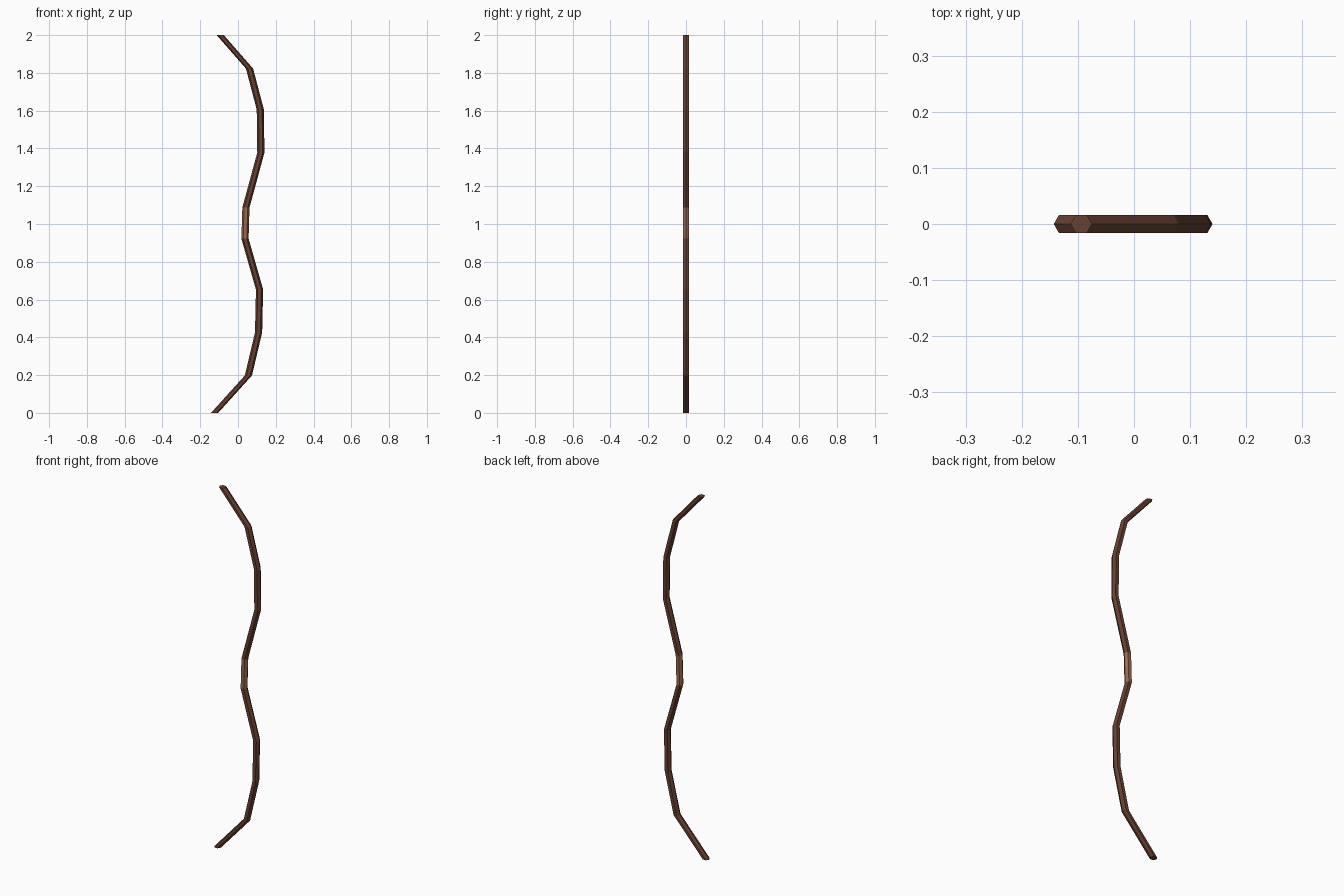
import bpy, bmesh, math

if "Cube" in bpy.data.objects:
    bpy.data.objects.remove(bpy.data.objects["Cube"])

def material(name, rgb):
    m = bpy.data.materials.new(name)
    m.diffuse_color = (*rgb, 1)
    m.use_nodes = True
    m.node_tree.nodes["Principled BSDF"].inputs["Base Color"].default_value = m.diffuse_color
    return m

wood = material("dark wood", (0.135, 0.052, 0.030))
wrap = material("light leather", (0.33, 0.145, 0.080))

R = 0.019      # radius of the hexagonal section
SIDES = 6

# Centre line of the bow as (x, z), bottom to top
path = [(-0.124, 0.0), (0.055, 0.198), (0.109, 0.426), (0.114, 0.653),
        (0.037, 0.923), (0.042, 1.087), (0.121, 1.378), (0.118, 1.606),
        (0.061, 1.823), (-0.094, 2.0)]

def limb(name, points, mat, cap_bottom=False, cap_top=False):
    """Skin level hexagon rings along the points."""
    bm = bmesh.new()
    rings = []
    for x, z in points:
        rings.append([bm.verts.new((x + R * math.cos(math.tau * i / SIDES),
                                    R * math.sin(math.tau * i / SIDES), z))
                      for i in range(SIDES)])
    for a, b in zip(rings, rings[1:]):
        for i in range(SIDES):
            j = (i + 1) % SIDES
            bm.faces.new((a[i], a[j], b[j], b[i]))
    if cap_bottom:
        bm.faces.new(rings[0][::-1])
    if cap_top:
        bm.faces.new(rings[-1])
    me = bpy.data.meshes.new(name)
    bm.to_mesh(me)
    bm.free()
    me.materials.append(mat)
    ob = bpy.data.objects.new(name, me)
    bpy.context.collection.objects.link(ob)
    return ob

# Lower limb, grip and upper limb share their end rings
limb("lower_limb", path[:5], wood, cap_bottom=True)
limb("grip", path[4:6], wrap)
limb("upper_limb", path[5:], wood, cap_top=True)
